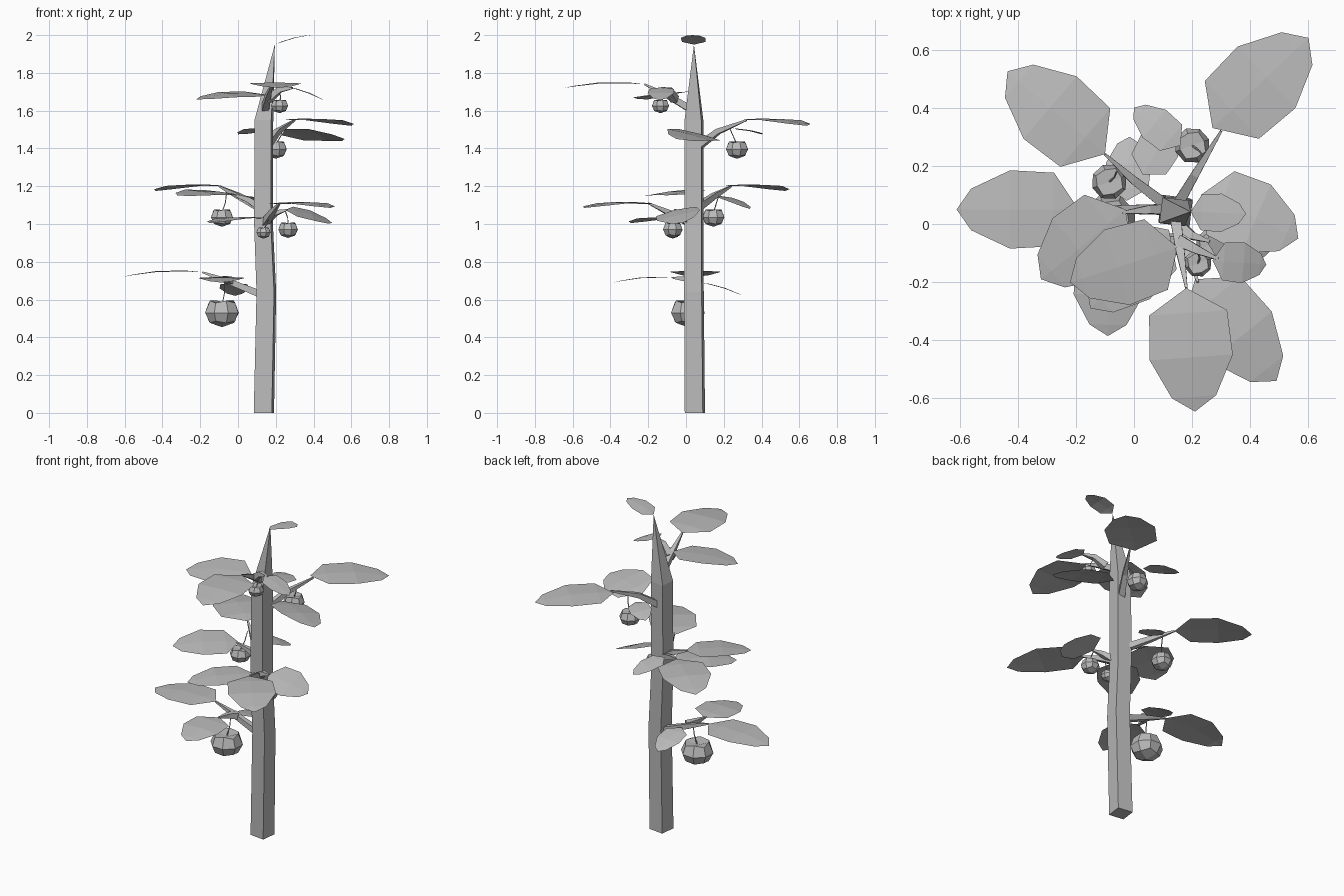
import bpy, bmesh, math
from mathutils import Vector, Matrix

cube = bpy.data.objects.get("Cube")
if cube:
    bpy.data.objects.remove(cube, do_unlink=True)

grey = bpy.data.materials.new("plain grey")
grey.use_nodes = True
GREY = (0.5, 0.5, 0.5, 1)
grey.diffuse_color = GREY
grey.node_tree.nodes["Principled BSDF"].inputs["Base Color"].default_value = GREY


def finish(name, bm, recalc=True):
    if recalc:
        bmesh.ops.recalc_face_normals(bm, faces=bm.faces)
    mesh = bpy.data.meshes.new(name)
    bm.to_mesh(mesh)
    bm.free()
    mesh.materials.append(grey)
    obj = bpy.data.objects.new(name, mesh)
    bpy.context.collection.objects.link(obj)


def tube(name, points, radii, sides=4, turn=0.0, upright=False):
    """Loft a polygon along a path; a zero radius makes a point."""
    bm = bmesh.new()
    rings = []
    pts = [Vector(p) for p in points]
    for i, (p, r) in enumerate(zip(pts, radii)):
        d = pts[min(i + 1, len(pts) - 1)] - pts[max(i - 1, 0)]
        rot = Matrix() if upright else d.to_track_quat("Z", "Y").to_matrix().to_4x4()
        ring = []
        for k in range(sides):
            a = turn + math.tau * k / sides
            ring.append(bm.verts.new(p + rot @ Vector((math.cos(a), math.sin(a), 0)) * r))
        rings.append(ring)
    for a, b in zip(rings, rings[1:]):
        for k in range(sides):
            n = (k + 1) % sides
            bm.faces.new((a[k], a[n], b[n], b[k]))
    bm.faces.new(rings[0][::-1])
    bm.faces.new(rings[-1])
    bmesh.ops.remove_doubles(bm, verts=bm.verts, dist=0.0005)
    finish(name, bm)


def leaf(name, base, tip, width=1.0, roll=0.0, arch=0.05):
    """Eight-sided blade, lightly folded on its midrib and arched."""
    base, tip = Vector(base), Vector(tip)
    along = tip - base
    size = along.length
    side = along.cross(Vector((0, 0, 1))).normalized()
    side = Matrix.Rotation(math.radians(roll), 3, along) @ side
    up = side.cross(along).normalized()
    bm = bmesh.new()

    def vert(t, w):
        lift = arch * 4 * t * (1 - t) - 0.04 * abs(w)
        return bm.verts.new(base + along * t + side * w * size * width + up * lift * size)

    rows = [[vert(t, s * w) for s in (-1, 0, 1)]
            for t, w in ((0.2, 0.3), (0.56, 0.32), (0.88, 0.17))]
    start, end = vert(0, 0), vert(1, 0)
    for k in (0, 1):
        bm.faces.new((start, rows[0][k + 1], rows[0][k]))
        bm.faces.new((end, rows[2][k], rows[2][k + 1]))
        for a, b in zip(rows, rows[1:]):
            bm.faces.new((a[k], a[k + 1], b[k + 1], b[k]))
    finish(name, bm, recalc=False)


def fruit(name, centre, radius, hook):
    """Faceted round fruit with a dimpled top, hung on a thin stalk."""
    bm = bmesh.new()
    bmesh.ops.create_cube(bm, size=2)
    bmesh.ops.subdivide_edges(bm, edges=bm.edges, cuts=1, use_grid_fill=True)
    for v in bm.verts:
        v.co = v.co.normalized()
        if v.co.z > 0.9:
            v.co.z = 0.5
        v.co.z *= 0.95 if v.co.z > 0 else 0.8
        v.co = Vector(centre) + Matrix.Rotation(0.35, 3, "Z") @ v.co * radius
    finish(name, bm)
    foot = Vector(centre) + Vector((0, 0, radius * 0.4))
    bend = foot.lerp(Vector(hook), 0.5) + Vector((0.006, 0, 0))
    tube(name + "_stalk", (foot, bend, hook), (0.004, 0.003, 0.003))


# Trunk
tube("trunk",
     ((0.137, 0.047, 0), (0.15, 0.042, 0.64), (0.135, 0.042, 1.0), (0.137, 0.042, 1.55), (0.195, 0.042, 1.95)),
     (0.068, 0.066, 0.063, 0.063, 0), turn=math.radians(38), upright=True)

# Branches: start, middle, end
branches = {
    "lower_branch": ((0.14, 0.05, 0.62), (-0.06, 0.05, 0.70), (-0.19, 0.05, 0.745)),
    "left_fork": ((-0.04, 0.05, 0.70), (-0.07, 0.0, 0.71), (-0.09, -0.07, 0.715)),
    "back_right_branch": ((0.13, 0.05, 1.08), (0.0, 0.15, 1.15), (-0.10, 0.24, 1.20)),
    "right_branch": ((0.13, 0.05, 1.08), (0.05, 0.05, 1.13), (-0.04, 0.04, 1.16)),
    "front_branch": ((0.14, 0.03, 1.0), (0.18, -0.09, 1.06), (0.22, -0.20, 1.11)),
    "front_left_fork": ((0.15, 0.0, 1.02), (0.20, -0.04, 1.06), (0.26, -0.06, 1.075)),
    "back_left_branch": ((0.14, 0.05, 1.40), (0.21, 0.17, 1.49), (0.30, 0.32, 1.55)),
    "upper_front_branch": ((0.14, 0.04, 1.60), (0.16, -0.10, 1.68), (0.18, -0.22, 1.74)),
    "upper_left_fork": ((0.16, -0.06, 1.66), (0.22, -0.09, 1.71), (0.29, -0.12, 1.72)),
}
for name, path in branches.items():
    tube(name, path, (0.028, 0.02, 0.006), turn=math.pi / 4)

# Leaves: base, tip, width, roll
leaves = (
    ((0.27, 0.33, 1.55), (0.60, 0.64, 1.52), 1.0, 0),
    ((-0.10, 0.24, 1.20), (-0.435, 0.525, 1.175), 1.0, 0),
    ((-0.19, 0.05, 0.745), (-0.61, 0.05, 0.72), 1.0, 0),
    ((0.18, -0.22, 1.74), (0.21, -0.645, 1.72), 1.05, 0),
    ((0.23, 0.10, 1.47), (0.565, -0.05, 1.45), 1.12, -14),
    ((0.21, -0.19, 1.105), (0.49, -0.54, 1.085), 0.95, 0),
    ((0.15, -0.08, 1.685), (-0.22, -0.20, 1.66), 1.1, -6),
    ((-0.03, 0.05, 1.16), (-0.32, -0.19, 1.15), 1.15, -6),
    ((0.12, -0.02, 1.03), (-0.15, -0.29, 1.005), 1.0, 0),
    ((-0.085, -0.06, 0.715), (-0.09, -0.385, 0.69), 1.15, 0),
    ((0.25, -0.06, 1.075), (0.50, -0.02, 1.005), 1.4, 14),
    ((0.195, 0.042, 1.95), (0.385, 0.035, 2.0), 1.05, 0),
    ((0.27, -0.125, 1.725), (0.455, -0.14, 1.655), 1.1, 0),
    ((0.16, 0.27, 1.50), (0.0, 0.40, 1.475), 0.95, 8),
    ((0.03, 0.17, 1.15), (0.13, 0.34, 1.08), 1.1, 0),
    ((-0.025, 0.08, 0.69), (-0.015, 0.30, 0.62), 1.05, 0),
)
for i, (base, tip, width, roll) in enumerate(leaves, 1):
    leaf(f"leaf_{i}", base, tip, width, roll)

# Fruit: centre, radius, hanging point
fruits = (
    ((-0.085, 0.01, 0.53), 0.095, (-0.07, 0.03, 0.70)),
    ((-0.085, 0.145, 1.035), 0.062, (-0.06, 0.18, 1.17)),
    ((0.20, 0.27, 1.395), 0.062, (0.24, 0.23, 1.51)),
    ((0.22, -0.135, 1.625), 0.048, (0.22, -0.10, 1.70)),
    ((0.265, -0.07, 0.97), 0.055, (0.25, -0.06, 1.07)),
    ((0.135, -0.07, 0.955), 0.04, (0.16, -0.06, 1.03)),
)
for i, (centre, radius, hook) in enumerate(fruits, 1):
    fruit(f"fruit_{i}", centre, radius, hook)
